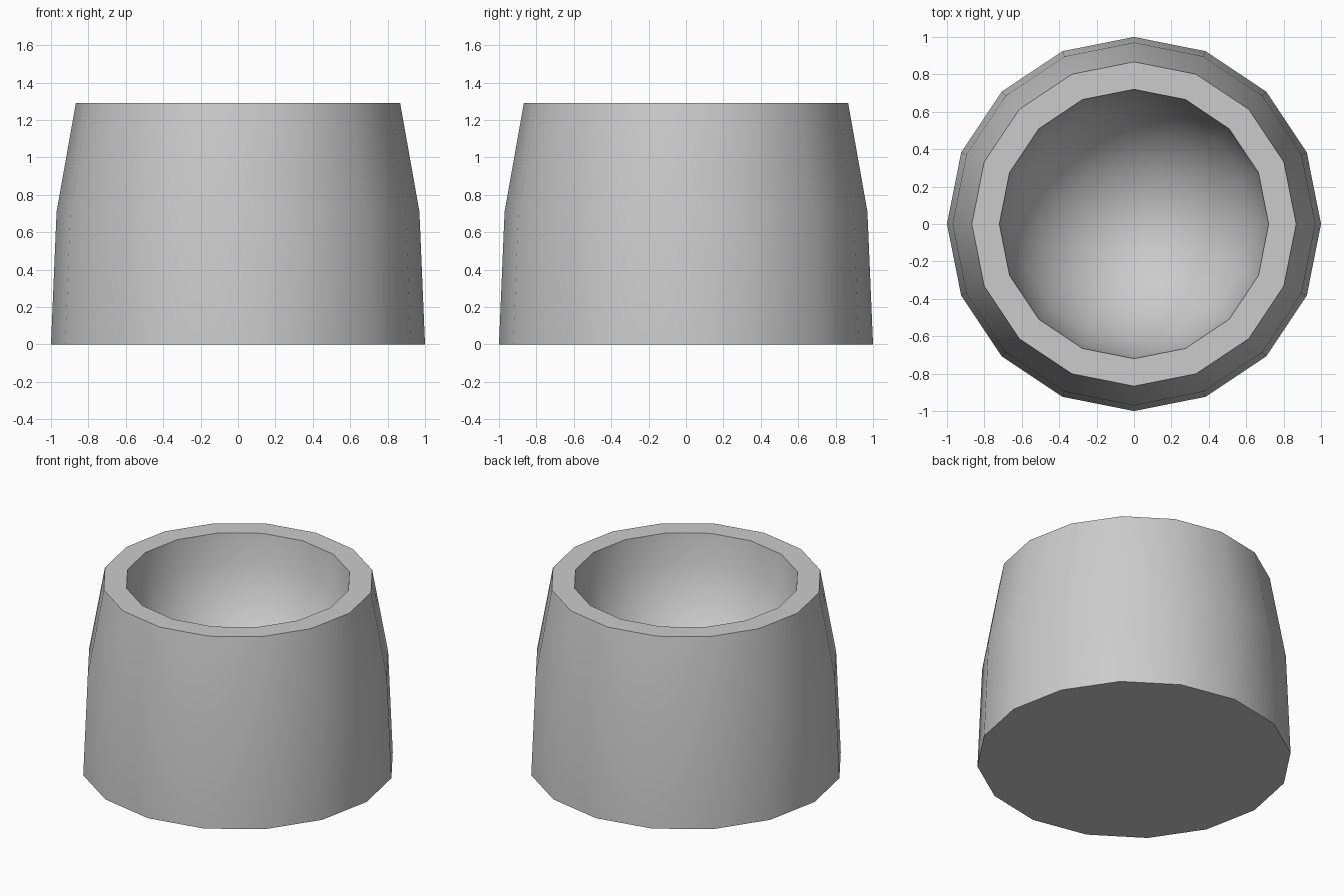
import bpy, bmesh, math

if "Cube" in bpy.data.objects:
    bpy.data.objects.remove(bpy.data.objects["Cube"])

SIDES = 16

# Outer wall, flat rim, then a rounded bowl inside
BOWL_R, RIM_Z, BOWL_DEPTH, STEPS = 0.72, 1.29, 0.83, 6
profile = [(1.0, 0.0), (0.97, 0.71), (0.867, RIM_Z)]
for i in range(STEPS):
    a = math.pi / 2 * i / STEPS
    profile.append((BOWL_R * math.cos(a), RIM_Z - BOWL_DEPTH * math.sin(a)))

bm = bmesh.new()
rings = []
for r, z in profile:
    rings.append([bm.verts.new((r * math.cos(2 * math.pi * k / SIDES),
                                r * math.sin(2 * math.pi * k / SIDES), z))
                  for k in range(SIDES)])

# Walls
for lo, hi in zip(rings, rings[1:]):
    for k in range(SIDES):
        n = (k + 1) % SIDES
        bm.faces.new((lo[k], lo[n], hi[n], hi[k]))

# Flat base and bowl bottom
bm.faces.new(rings[0][::-1])
centre = bm.verts.new((0, 0, RIM_Z - BOWL_DEPTH))
for k in range(SIDES):
    bm.faces.new((rings[-1][k], rings[-1][(k + 1) % SIDES], centre))
bmesh.ops.recalc_face_normals(bm, faces=bm.faces)

mesh = bpy.data.meshes.new("cup")
bm.to_mesh(mesh)
bm.free()
cup = bpy.data.objects.new("cup", mesh)
bpy.context.collection.objects.link(cup)

# Smooth walls, crisp rim and base
bpy.context.view_layer.objects.active = cup
cup.select_set(True)
bpy.ops.object.shade_smooth_by_angle(angle=math.radians(35))
